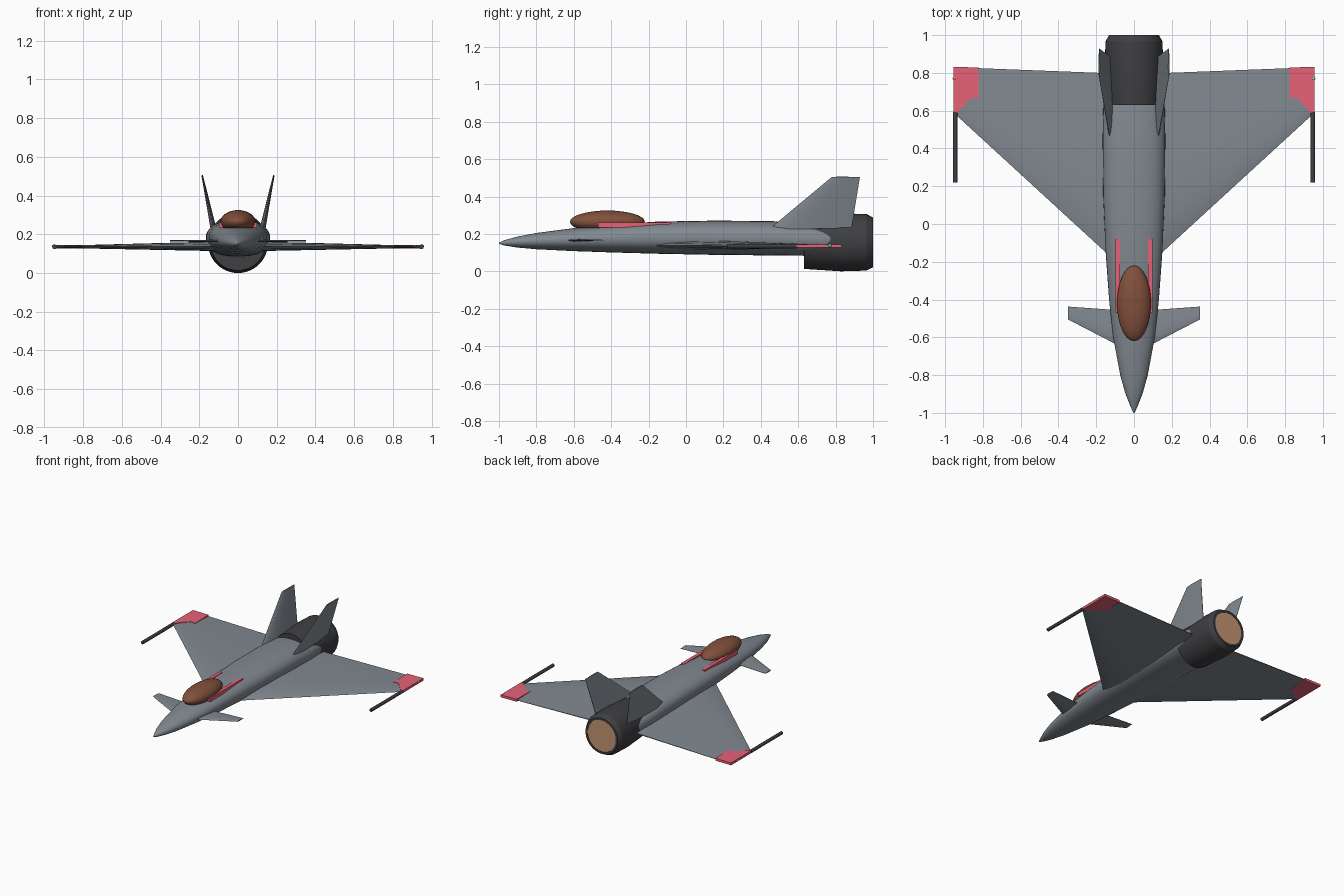
import bpy, bmesh, math
from mathutils import Vector

if "Cube" in bpy.data.objects:
    bpy.data.objects.remove(bpy.data.objects["Cube"])


def material(name, rgb):
    m = bpy.data.materials.new(name)
    m.diffuse_color = (*rgb, 1)
    m.use_nodes = True
    m.node_tree.nodes["Principled BSDF"].inputs["Base Color"].default_value = m.diffuse_color
    return m


GREY = material("hull_grey", (0.22, 0.25, 0.28))
DARK = material("dark_metal", (0.05, 0.05, 0.055))
RED = material("red_paint", (0.80, 0.12, 0.18))
BROWN = material("canopy_tint", (0.22, 0.08, 0.045))
GLOW = material("nozzle_glow", (0.55, 0.30, 0.17))
GREEN = material("green_light", (0.1, 0.8, 0.25))


def loft(name, rings, mat, mirror=False, angle=35):
    """Skin a list of equal-length closed rings and cap both ends."""
    bm = bmesh.new()
    loops = [[bm.verts.new(p) for p in ring] for ring in rings]
    n = len(loops[0])
    for a, b in zip(loops, loops[1:]):
        for i in range(n):
            bm.faces.new((a[i], a[(i + 1) % n], b[(i + 1) % n], b[i]))
    bm.faces.new(loops[0])
    bm.faces.new(loops[-1])
    bmesh.ops.recalc_face_normals(bm, faces=bm.faces)
    me = bpy.data.meshes.new(name)
    bm.to_mesh(me)
    bm.free()
    ob = bpy.data.objects.new(name, me)
    bpy.context.collection.objects.link(ob)
    me.materials.append(mat)
    bpy.ops.object.select_all(action='DESELECT')
    ob.select_set(True)
    bpy.context.view_layer.objects.active = ob
    bpy.ops.object.shade_smooth_by_angle(angle=math.radians(angle))
    if mirror:
        ob.modifiers.new("mirror", 'MIRROR').use_mirror_merge = False
    return ob


def section(y, hw, z0, z1, power=2.0, n=40, x=0):
    """Superellipse ring across the y axis."""
    ring = []
    for i in range(n):
        t = 2 * math.pi * i / n
        c, s = math.cos(t), math.sin(t)
        px = math.copysign(abs(c) ** (2 / power), c)
        pz = math.copysign(abs(s) ** (2 / power), s)
        ring.append((x + hw * px, y, (z0 + z1) / 2 + (z1 - z0) / 2 * pz))
    return ring


def foil(lead, trail, half, normal):
    """Thin aerofoil ring between leading and trailing edge points."""
    lead, trail, normal = Vector(lead), Vector(trail), Vector(normal)
    shape = [(0, 0), (0.06, 0.5), (0.2, 0.9), (0.38, 1), (0.65, 0.7), (1, 0.12)]
    pts = shape + [(t, -h) for t, h in reversed(shape[1:])]
    return [lead.lerp(trail, t) + normal * half * h for t, h in pts]


def ellipsoid(name, loc, size, mat):
    bpy.ops.mesh.primitive_uv_sphere_add(segments=32, ring_count=16, location=loc)
    ob = bpy.context.object
    ob.name = name
    ob.scale = size
    ob.data.materials.append(mat)
    bpy.ops.object.shade_smooth()


# Fuselage: y, half width, bottom, top, squareness
loft("fuselage", [section(*s) for s in (
    (-1.00, 0.003, 0.147, 0.153, 2), (-0.97, 0.017, 0.138, 0.167, 2),
    (-0.90, 0.045, 0.127, 0.186, 2), (-0.80, 0.073, 0.118, 0.205, 2),
    (-0.60, 0.110, 0.108, 0.231, 2.1), (-0.40, 0.132, 0.101, 0.250, 2.2),
    (-0.15, 0.150, 0.094, 0.266, 2.3), (0.15, 0.163, 0.088, 0.271, 2.4),
    (0.45, 0.166, 0.085, 0.269, 2.4), (0.65, 0.162, 0.083, 0.257, 2.3),
    (0.78, 0.150, 0.085, 0.245, 2.2), (0.88, 0.120, 0.095, 0.225, 2))], GREY)

# Engine and its glowing outlet
loft("engine", [section(y, r, 0.155 - r, 0.155 + r, n=48) for y, r in (
    (0.63, 0.142), (0.83, 0.155), (0.965, 0.151), (1.0, 0.133),
    (1.0, 0.118), (0.99, 0.116))], DARK, angle=25)
loft("nozzle_glow", [section(y, 0.118, 0.037, 0.273, n=48)
                     for y in (0.985, 0.997)], GLOW)

# Canopy
ellipsoid("canopy", (0, -0.42, 0.265), (0.09, 0.2, 0.06), BROWN)

# Delta wings, foreplanes and canted fins
up = (0, 0, 1)
loft("wing", [foil((0.10, -0.196, 0.138), (0.10, 0.797, 0.138), 0.025, up),
              foil((0.953, 0.587, 0.135), (0.953, 0.83, 0.135), 0.005, up)],
     GREY, True)
loft("foreplane", [foil((0.06, -0.655, 0.165), (0.06, -0.458, 0.165), 0.007, up),
                   foil((0.35, -0.505, 0.167), (0.35, -0.437, 0.167), 0.004, up)],
     GREY, True)
side = Vector((1, 0, -0.21)).normalized()
loft("tail_fin", [foil((0.127, 0.45, 0.230), (0.127, 0.885, 0.230), 0.015, side),
                  foil((0.185, 0.78, 0.505), (0.185, 0.93, 0.505), 0.004, side)],
     GREY, True)

# Painted wing tips
tip = [(0.823, 0.829), (0.823, 0.665), (0.86, 0.67), (0.89, 0.64),
       (0.935, 0.587), (0.955, 0.587), (0.955, 0.831)]
loft("wing_tip", [[(x, y, z) for x, y in tip] for z in (0.1265, 0.1445)], RED, True)

# Wing tip rails
loft("tip_rail", [section(y, 0.012, 0.123, 0.147, n=16, x=0.947)
                  for y in (0.22, 0.592)], DARK, True)

# Red stripes behind the canopy
loft("spine_stripe", [[(0.073, y, 0.235), (0.098, y, 0.235),
                       (0.098, y, 0.262), (0.073, y, 0.262)]
                      for y in (-0.47, -0.08)], RED, True)

# Navigation lights
for name, x, mat in (("right_light", 0.951, GREEN), ("left_light", -0.951, RED)):
    ellipsoid(name, (x, 0.77, 0.138), (0.009, 0.009, 0.009), mat)
